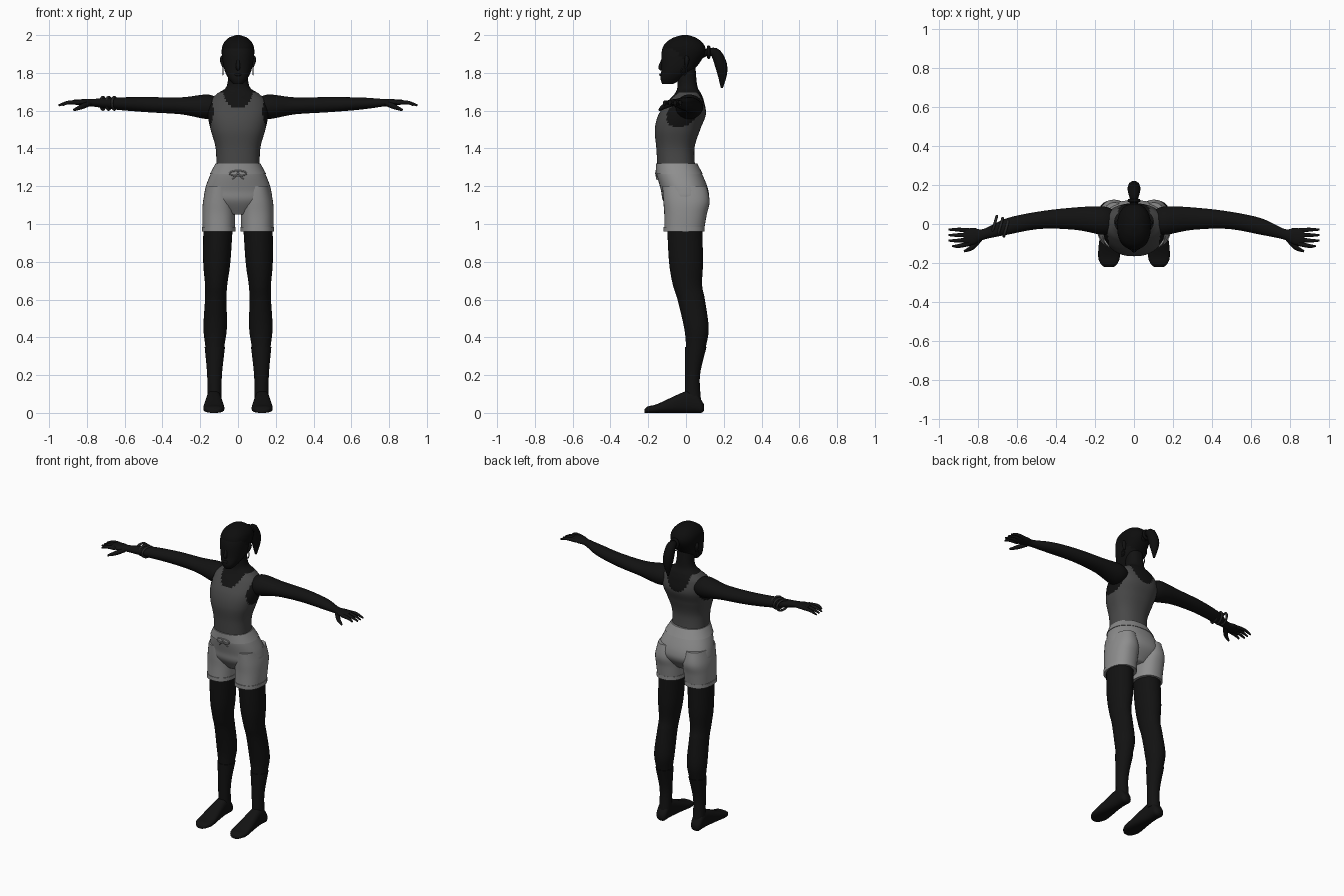
import bpy, bmesh, math
from mathutils import Vector

if "Cube" in bpy.data.objects:
    bpy.data.objects.remove(bpy.data.objects["Cube"])


def material(name, value):
    m = bpy.data.materials.new(name)
    m.use_nodes = True
    rgba = (value, value, value, 1)
    m.diffuse_color = rgba
    m.node_tree.nodes["Principled BSDF"].inputs["Base Color"].default_value = rgba
    return m


SKIN = material("dark skin", .006)
HAIR = material("black hair", .004)
TOP = material("charcoal cloth", .065)
SHORTS = material("grey cloth", .27)
TRIM = material("dark trim", .02)


def select_only(ob):
    bpy.ops.object.select_all(action='DESELECT')
    ob.select_set(True)
    bpy.context.view_layer.objects.active = ob


def link(name, data):
    ob = bpy.data.objects.new(name, data)
    bpy.context.collection.objects.link(ob)
    select_only(ob)
    return ob


def finish(ob, materials, mirror, rule=None):
    for m in materials:
        ob.data.materials.append(m)
    if rule:
        for face in ob.data.polygons:
            face.material_index = rule(face.center)
    if mirror:
        ob.modifiers.new("Mirror", 'MIRROR').use_mirror_merge = False
    bpy.ops.object.shade_smooth_by_angle(angle=math.radians(50))


def spline(rows, steps):
    """Interpolate rows of numbers smoothly."""
    out = []
    for i in range(len(rows) - 1):
        before, start = rows[max(i - 1, 0)], rows[i]
        end, after = rows[i + 1], rows[min(i + 2, len(rows) - 1)]
        for k in range(steps):
            t = k / steps
            out.append([b + t / 2 * (c - a + t * (2 * a - 5 * b + 4 * c - d + t * (3 * (b - c) + d - a)))
                        for a, b, c, d in zip(before, start, end, after)])
    return out + [list(rows[-1])]


def grow(rows, amount):
    return [(t, half + amount, low - amount, high + amount) for t, half, low, high in rows]


def loft(name, axis, rows, materials, centre=lambda t: 0, power=2.3, steps=6, sides=32,
         mirror=False, rule=None):
    """Each row: position on the axis, half width about the centre, low and high bounds."""
    bm = bmesh.new()
    rings = []
    for t, half, low, high in spline(rows, steps):
        loop = []
        for k in range(sides):
            turn = math.tau * k / sides
            c, s = [math.copysign(abs(q) ** (2 / power), q) for q in (math.cos(turn), math.sin(turn))]
            u = centre(t) + c * half
            v = (low + high) / 2 + s * (high - low) / 2
            loop.append(bm.verts.new({'X': (t, v, u), 'Y': (u, t, v), 'Z': (u, v, t)}[axis]))
        rings.append(loop)
    for lower, upper in zip(rings, rings[1:]):
        for k in range(sides):
            j = (k + 1) % sides
            bm.faces.new((lower[k], lower[j], upper[j], upper[k]))
    bm.faces.new(rings[0])
    bm.faces.new(rings[-1])
    bmesh.ops.recalc_face_normals(bm, faces=bm.faces)
    mesh = bpy.data.meshes.new(name)
    bm.to_mesh(mesh)
    bm.free()
    finish(link(name, mesh), materials, mirror, rule)


def tube(name, points, radii, mat, mirror=False, closed=False):
    curve = bpy.data.curves.new(name, 'CURVE')
    curve.dimensions = '3D'
    curve.bevel_depth = 1
    curve.bevel_resolution = 3
    curve.use_fill_caps = True
    path = curve.splines.new('POLY')
    rows = [[*p, r] for p, r in zip(points, radii)]
    if not closed:
        rows = spline(rows, 4)
    path.points.add(len(rows) - 1)
    for point, row in zip(path.points, rows):
        point.co = (*row[:3], 1)
        point.radius = row[3]
    path.use_cyclic_u = closed
    link(name, curve)
    bpy.ops.object.convert(target='MESH')
    finish(bpy.context.object, [mat], mirror)


def hoop(name, centre, u, v, radius, mat, mirror=False):
    turns = [math.tau * k / 20 for k in range(20)]
    points = [Vector(centre) + Vector(u) * math.cos(a) + Vector(v) * math.sin(a) for a in turns]
    tube(name, points, [radius] * len(points), mat, mirror, closed=True)


# Torso and neck, the tank top cut by a neckline and armholes
def tank_rule(c):
    x = abs(c.x)
    neckline = (1.615 if c.y < 0 else 1.58) + .08 * (x / .08) ** 3
    in_neck = x < .08 and c.z > neckline
    in_armhole = math.hypot((x - .19) / .06, (c.z - 1.6) / .12) < 1
    return 0 if in_neck or in_armhole or c.z > 1.695 else 1


loft("torso", 'Z', [
    (1.28, .115, -.15, .05), (1.4, .118, -.157, .045), (1.5, .145, -.165, .075),
    (1.58, .16, -.145, .105), (1.65, .15, -.095, .095), (1.69, .11, -.06, .08),
    (1.73, .06, -.045, .06), (1.83, .05, -.05, .05)],
    [SKIN, TOP], steps=12, sides=64, rule=tank_rule)


# Head, with a hairline that slopes down towards the back
def hair_rule(c):
    return int(c.z > 1.93 - .9 * max(0, c.y + .07))


loft("head", 'Z', [
    (1.74, .025, -.125, -.07), (1.77, .05, -.135, -.02), (1.82, .073, -.13, .045),
    (1.9, .086, -.13, .1), (1.95, .08, -.115, .095), (1.985, .05, -.07, .055),
    (2, .01, -.02, .01)], [SKIN, HAIR], sides=40, rule=hair_rule)
tube("nose", [(0, -.12, 1.88), (0, -.135, 1.83), (0, -.125, 1.82)], [.006, .012, .008], SKIN)
tube("lips", [(-.025, -.12, 1.79), (0, -.134, 1.79), (.025, -.12, 1.79)], [.003, .008, .003], SKIN)
tube("ears", [(.077, 0, 1.83), (.084, .005, 1.87), (.08, 0, 1.89)], [.006, .013, .006], SKIN, True)
hoop("earrings", (.08, -.01, 1.81), (0, .014, 0), (0, 0, .02), .003, TRIM, True)

# Ponytail and its tie
tube("ponytail", [(0, .08, 1.9), (0, .12, 1.91), (0, .16, 1.9), (0, .19, 1.82), (0, .19, 1.72)],
     [.025, .02, .03, .032, .006], HAIR)
hoop("hair_tie", (0, .12, 1.91), (.024, 0, 0), (0, 0, .027), .009, HAIR)


# Arms rise slightly towards the hands
def arm_height(x):
    return 1.615 + .035 * x


loft("arms", 'X', [
    (.1, .04, -.04, .07), (.16, .065, -.055, .09), (.3, .045, -.03, .085),
    (.48, .04, -.025, .065), (.65, .032, -.055, .03), (.77, .02, -.08, -.025),
    (.82, .017, -.105, -.02), (.86, .014, -.105, -.025), (.875, .01, -.1, -.03)],
    [SKIN], centre=arm_height, power=2, mirror=True)
for i, finger in enumerate(("index", "middle", "ring", "little")):
    base, tip = -.1 + .022 * i, -.113 + .028 * i
    reach = .95 if i else .93
    tube(finger + "_fingers", [(.84, base, 1.643), (.9, tip, 1.643), (reach, tip, 1.627)],
         [.012, .01, .005], SKIN, True)
tube("thumbs", [(.79, -.075, 1.637), (.83, -.12, 1.62), (.87, -.14, 1.603)],
     [.015, .013, .006], SKIN, True)
for x in (-.655, -.685, -.715):
    hoop("wrist_band", (x, -.24 - x / 3, 1.639), (.012, .042, 0), (0, 0, .033), .007, TRIM)

# Shorts: hips, waistband, legs, hems and drawstring
hips = [(1.05, .07, -.07, .06), (1.12, .17, -.12, .115), (1.18, .175, -.133, .118),
        (1.265, .145, -.155, .085), (1.32, .115, -.155, .055)]
loft("shorts_hips", 'Z', hips, [SHORTS], sides=40)
loft("waistband", 'Z', grow(hips[-2:], .004), [SHORTS], sides=40)

shorts_leg = [(.965, .085, -.115, .095), (1.05, .087, -.115, .11),
              (1.12, .083, -.12, .125), (1.2, .065, -.125, .11)]
hem = [(z, *shorts_leg[0][1:]) for z in (.96, .985)]
for name, rows in (("shorts_legs", shorts_leg), ("shorts_hems", grow(hem, .004))):
    loft(name, 'Z', rows, [SHORTS], centre=lambda z: .102, mirror=True)

hoop("drawstring_bow", (0, -.158, 1.268), (.045, 0, 0), (0, 0, .014), .004, SHORTS)
for side in (-1, 1):
    tube("drawstring_end", [(0, -.16, 1.27), (side * .03, -.153, 1.235)], [.004] * 2, SHORTS)


# Legs lean inwards towards the hips
def leg_centre(z):
    return .125 - .02 * z * z


leg = [(.07, .034, 0, .075), (.2, .035, 0, .07), (.35, .05, 0, .105), (.45, .062, -.01, .12),
       (.6, .057, -.045, .1), (.68, .059, -.07, .085), (.8, .072, -.09, .09), (1, .078, -.1, .085)]
loft("legs", 'Z', leg, [SKIN], centre=leg_centre, power=2, mirror=True)
loft("socks", 'Z', grow(leg[:3], .004), [SKIN], centre=leg_centre, power=2, mirror=True)
loft("feet", 'Y', [
    (-.22, .025, 0, .02), (-.2, .045, 0, .035), (-.15, .056, 0, .048),
    (0, .04, 0, .115), (.05, .038, 0, .11), (.08, .034, 0, .07), (.095, .02, .01, .045)],
    [SKIN], centre=lambda y: .128, power=2.6, mirror=True)
